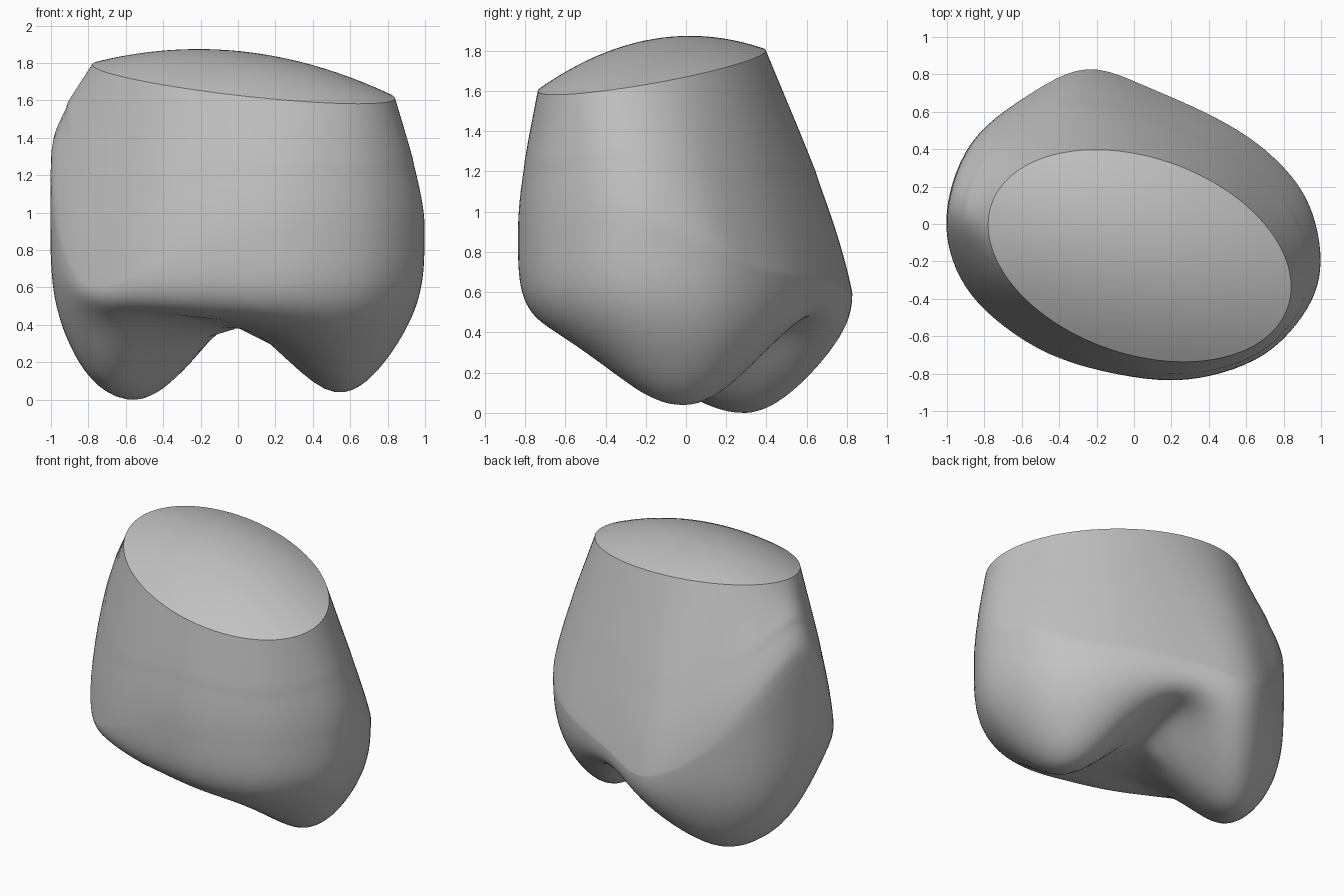
import bpy, bmesh
from math import sin, cos, pi, exp
from mathutils import Vector

cube = bpy.data.objects.get("Cube")
if cube:
    bpy.data.objects.remove(cube)

SEG, WALL, UNDER, CAP = 96, 20, 44, 12

# Widest outline of the bone end (x, y, height), anticlockwise from the left side
BULGE = [Vector(p) for p in (
    (1, -.2, .98), (.94, .1, .86), (.775, .33, .74), (.51, .53, .7),
    (.1, .72, .66), (-.25, .835, .6), (-.58, .68, .78), (-.87, .44, 1.15),
    (-1, .1, 1.4), (-.97, -.2, .92), (-.8, -.46, .6), (-.45, -.7, .72),
    (0, -.82, .9), (.35, -.825, .92), (.7, -.7, .92), (.93, -.45, .97))]


def bulge(t):
    """Smooth closed curve through the outline points."""
    f = t / (2 * pi) * len(BULGE)
    i = int(f)
    u = f - i
    a, b, c, d = (BULGE[(i + j) % len(BULGE)] for j in (-1, 0, 1, 2))
    return b + (c - a) * u / 2 + (a * 2 - b * 5 + c * 4 - d) * u**2 / 2 \
        + (b * 3 - a - c * 3 + d) * u**3 / 2


def cut(t, r=1):
    """Point on the tilted, domed oval cut, r from centre to rim."""
    x = .03 + .81 * r * cos(t)
    y = -.17 + .567 * r * sin(t - .296)
    return Vector((x, y, 1.736 - .082 * x + .143 * y + .15 * (1 - r * r)))


def hump(x, y, cx, cy, sx, sy, outer=1):
    """Soft bump, optionally wider on the side away from the middle."""
    if abs(x) > abs(cx):
        sx *= outer
    return exp(-((x - cx) / sx)**2 / 2 - ((y - cy) / sy)**2 / 2)


def underside(x, y):
    """Two rounded knuckles with a notch between them."""
    left = .465 * hump(x, y, .58, 0, .27, .36, 1.25)
    right = .49 * hump(x, y, -.6, .32, .29, .33, 1.4)
    back = .12 * hump(x, y, -.4, .68, .2, .2)
    lip = .16 * hump(x, y, -.76, -.1, .15, .2)
    notch = .12 * hump(x, y, .02, .45, .15, .25)
    groove = .05 * hump(x, y, -.5, -.42, .25, .1)
    return .45 - .2 * y * y - left - right - back - lip + notch + groove


def wall(t, u):
    """Side surface, rounder at the front and straighter at the back."""
    c = .2 - .1 * sin(t) - .07 * sin(2 * t)
    w = (1 + c) * u - c * u**4
    a, b = cut(t), bulge(t)
    return Vector((*a.xy.lerp(b.xy, w), a.z + (b.z - a.z) * u))


def lower(t, q):
    """Surface rolling under from the widest outline to the middle."""
    b = bulge(t)
    angle = pi / 2 * q * q
    k = cos(angle) ** (2 / 3)
    drop = sin(angle) ** (2 / (1 + 3.4 * b.z**2))
    x, y = b.x * k, b.y * k
    return Vector((x, y, b.z + (underside(x, y) - b.z) * drop))


# Rings from the dome centre, over the rim, down the wall and under
rings = [lambda t, r=i / CAP: cut(t, r) for i in range(1, CAP + 1)]
rings += [lambda t, u=i / WALL: wall(t, u) for i in range(1, WALL + 1)]
rings += [lambda t, q=i / UNDER: lower(t, q) for i in range(1, UNDER)]

bm = bmesh.new()
loops = [[bm.verts.new(ring(2 * pi * s / SEG)) for s in range(SEG)] for ring in rings]
top = bm.verts.new(cut(0, 0))
bottom = bm.verts.new((0, 0, underside(0, 0)))
for s in range(SEG):
    n = (s + 1) % SEG
    bm.faces.new((top, loops[0][s], loops[0][n]))
    bm.faces.new((bottom, loops[-1][n], loops[-1][s]))
    for a, b in zip(loops, loops[1:]):
        bm.faces.new((a[s], b[s], b[n], a[n]))
bmesh.ops.recalc_face_normals(bm, faces=bm.faces)

# Soften the widest outline, leaving the cut untouched
soft = [v for loop in loops[CAP + WALL // 2:-1] for v in loop]
for _ in range(6):
    bmesh.ops.smooth_vert(bm, verts=soft, factor=.5,
                          use_axis_x=True, use_axis_y=True, use_axis_z=True)

# Stand the part on the ground
low = min(v.co.z for v in bm.verts)
bmesh.ops.translate(bm, verts=bm.verts, vec=(0, 0, -low))

mesh = bpy.data.meshes.new("bone_end")
bm.to_mesh(mesh)
bm.free()
bone = bpy.data.objects.new("bone_end", mesh)
bpy.context.collection.objects.link(bone)

grey = bpy.data.materials.new("plain_grey")
grey.use_nodes = True
colour = (.54, .54, .54, 1)
grey.diffuse_color = colour
grey.node_tree.nodes["Principled BSDF"].inputs["Base Color"].default_value = colour
mesh.materials.append(grey)

bpy.context.view_layer.objects.active = bone
bone.select_set(True)
bpy.ops.object.shade_smooth_by_angle(angle=.7)
